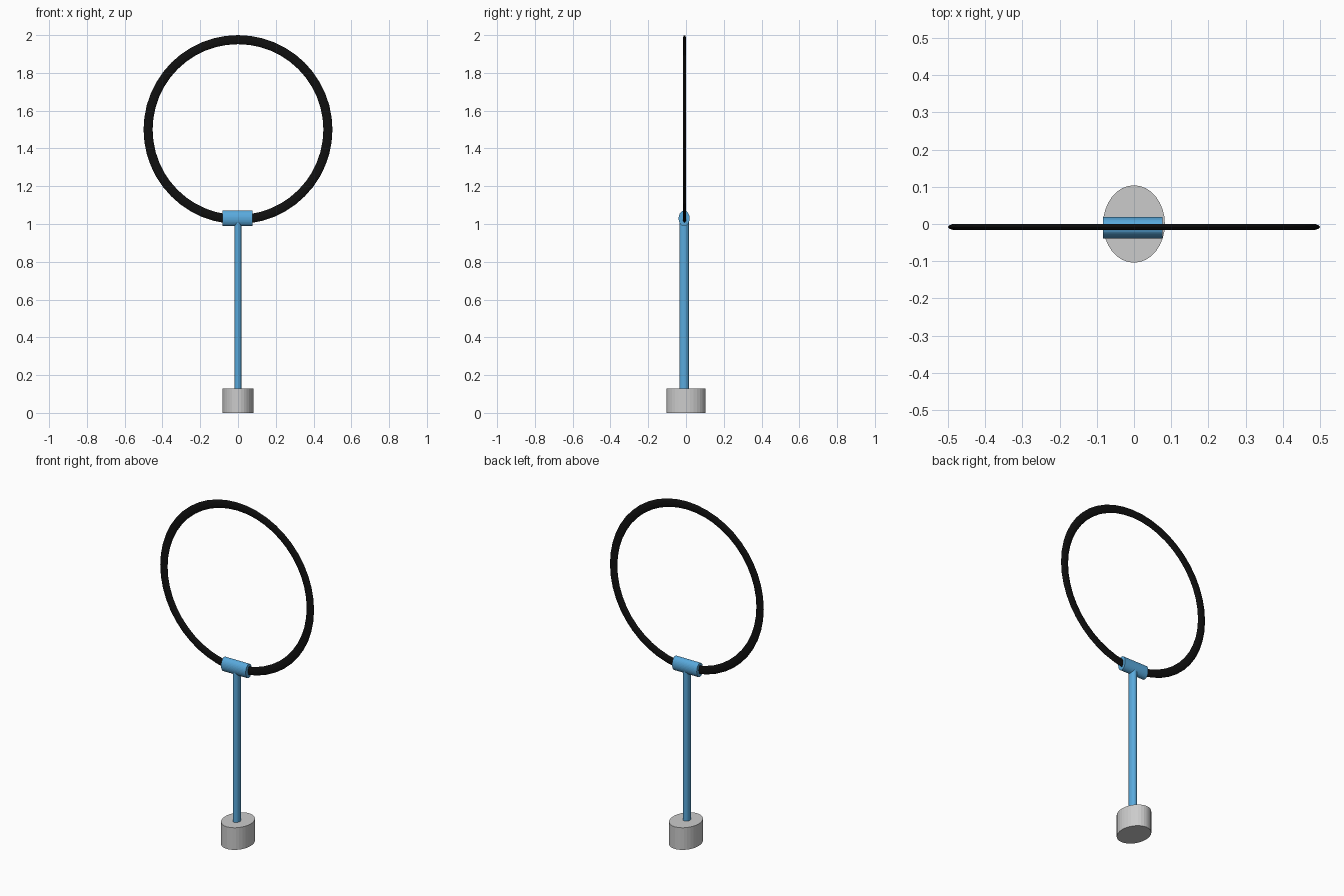
import bpy
from math import pi

if "Cube" in bpy.data.objects:
    bpy.data.objects.remove(bpy.data.objects["Cube"])

Y = -0.01  # the stand sits slightly forward of the base centre


def paint(obj, name, rgb):
    mat = bpy.data.materials.get(name) or bpy.data.materials.new(name)
    mat.diffuse_color = (*rgb, 1)
    mat.use_nodes = True
    mat.node_tree.nodes["Principled BSDF"].inputs["Base Color"].default_value = mat.diffuse_color
    obj.data.materials.append(mat)


def cylinder(name, location, scale, rotation=(0, 0, 0)):
    # scale = (radius, radius, length), oval when the radii differ
    bpy.ops.mesh.primitive_cylinder_add(vertices=32, radius=1, depth=1,
                                        location=location, rotation=rotation)
    obj = bpy.context.object
    obj.name = name
    obj.scale = scale
    bpy.ops.object.transform_apply(location=False, rotation=True, scale=True)
    return obj


BLUE = (0.10, 0.40, 0.72)

# Oval foot
cylinder("base", (0, 0, 0.065), (0.083, 0.104, 0.13))

# Upright pole
pole = cylinder("pole", (0, Y, 0.565), (0.019, 0.025, 0.89))
paint(pole, "blue", BLUE)

# Horizontal sleeve gripping the hoop
sleeve = cylinder("sleeve", (-0.003, Y, 1.03), (0.041, 0.029, 0.16), (0, pi / 2, 0))
paint(sleeve, "blue", BLUE)

# Thin flattened hoop
bpy.ops.mesh.primitive_torus_add(major_segments=48, minor_segments=12,
                                 major_radius=0.476, minor_radius=0.024,
                                 location=(0, Y + 0.002, 1.5), rotation=(pi / 2, 0, 0))
hoop = bpy.context.object
hoop.name = "hoop"
hoop.scale.z = 0.36
bpy.ops.object.transform_apply(location=False, rotation=True, scale=True)
paint(hoop, "black", (0.005, 0.005, 0.005))
